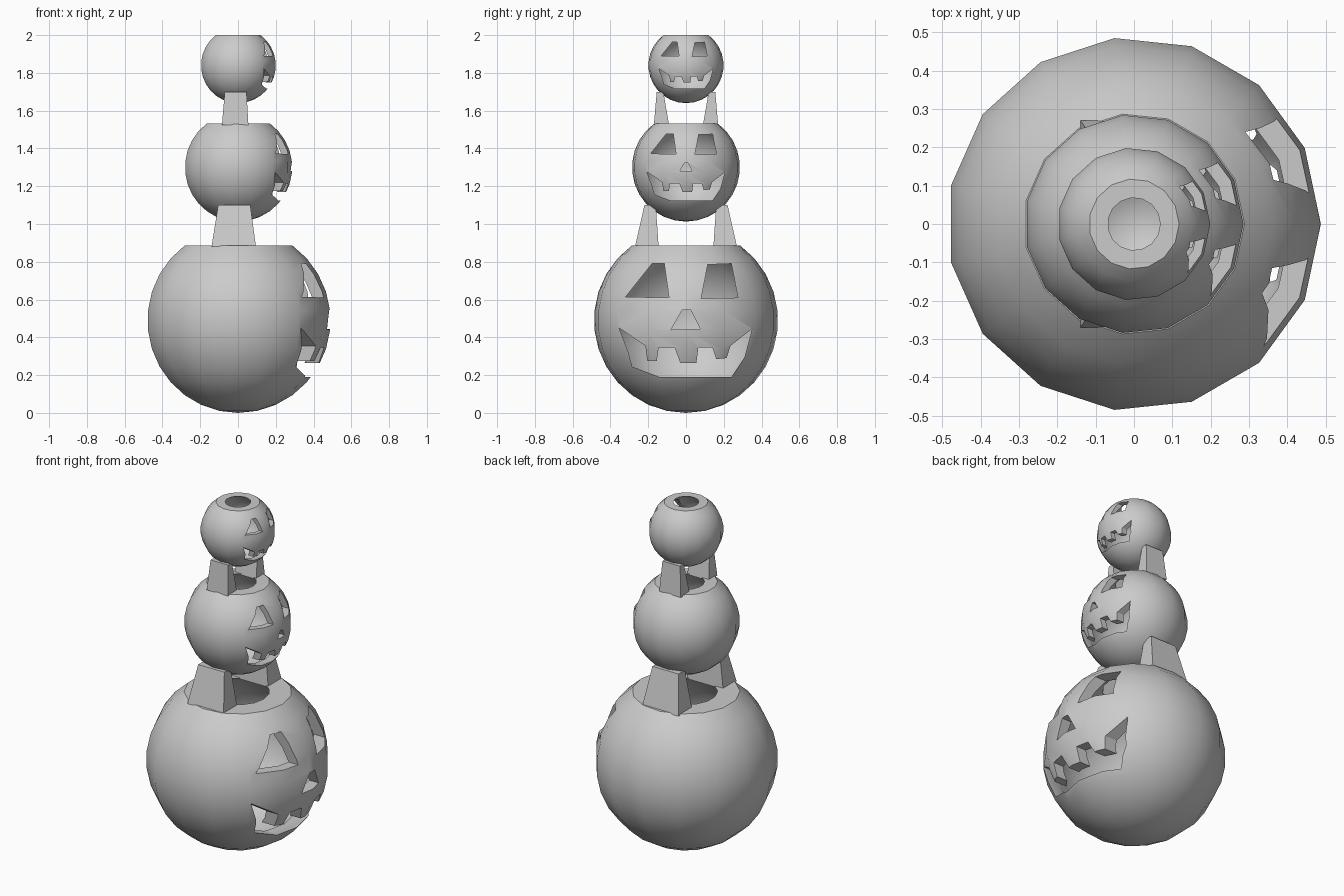
import bpy, bmesh
from math import sin, cos, radians, tau

if "Cube" in bpy.data.objects:
    bpy.data.objects.remove(bpy.data.objects["Cube"])

R = 0.49      # radius of the biggest lantern
SIDES = 15

# Face openings in (y, z), drawn at the size of the biggest lantern
EYES = [[(-.32, .614), (-.09, .61), (-.115, .79), (-.18, .79)],
        [(.08, .605), (.275, .61), (.24, .79), (.115, .785)]]
NOSE = [(-.08, .44), (.075, .445), (.025, .545), (-.02, .545)]
MOUTH = [(-.355, .45), (-.215, .355), (-.205, .275), (-.155, .275), (-.145, .345),
         (-.06, .345), (-.03, .265), (.055, .265), (.065, .345), (.14, .345),
         (.16, .285), (.215, .29), (.235, .355), (.35, .445), (.31, .295),
         (.24, .19), (-.14, .19), (-.285, .245), (-.305, .32)]


def to_object(bm, name):
    bmesh.ops.recalc_face_normals(bm, faces=bm.faces)
    mesh = bpy.data.meshes.new(name)
    bm.to_mesh(mesh)
    bm.free()
    ob = bpy.data.objects.new(name, mesh)
    bpy.context.collection.objects.link(ob)
    return ob


def face_cutter(shapes, s, cz):
    # Prisms along +x, one for each opening
    bm = bmesh.new()
    for shape in shapes:
        vs = [bm.verts.new((.12 * s, y * s, cz + (z - R) * s)) for y, z in shape]
        f = bm.faces.new(vs)
        ext = bmesh.ops.extrude_face_region(bm, geom=[f], use_keep_orig=True)
        top = [v for v in ext["geom"] if isinstance(v, bmesh.types.BMVert)]
        bmesh.ops.translate(bm, verts=top, vec=(.6 * s, 0, 0))
    ob = to_object(bm, "face_cutter")
    ob.hide_render = True
    return ob


def lantern(name, r, cz, shapes):
    # Hollow ball with an open flat rim, turned from a wall profile
    s = r / R
    ri = r * .878
    outer = [radians(12 * i) for i in range(13)]
    inner = [radians(157 * i / 12) for i in range(12, -1, -1)]
    prof = [(r * sin(a), cz - r * cos(a)) for a in outer]
    prof += [(ri * sin(a), cz - ri * cos(a)) for a in inner]
    bm = bmesh.new()
    vs = [bm.verts.new((x, 0, z)) for x, z in prof]
    es = [bm.edges.new(p) for p in zip(vs, vs[1:])]
    bmesh.ops.spin(bm, geom=vs + es, cent=(0, 0, 0), axis=(0, 0, 1),
                   angle=tau, steps=SIDES)
    bmesh.ops.remove_doubles(bm, verts=bm.verts, dist=1e-4)
    ob = to_object(bm, name)

    # Carve the face through the wall
    cutter = face_cutter(shapes, s, cz)
    mod = ob.modifiers.new("carving", "BOOLEAN")
    mod.operation, mod.solver, mod.object = "DIFFERENCE", "EXACT", cutter
    bpy.ops.object.select_all(action="DESELECT")
    bpy.context.view_layer.objects.active = ob
    ob.select_set(True)
    bpy.ops.object.modifier_apply(modifier=mod.name)
    bpy.data.objects.remove(cutter)
    bpy.ops.object.shade_smooth_by_angle(angle=radians(32))


def post_pair(name, low, high):
    # Tapered posts; low and high are (z, x0, x1, y_inner, y_outer)
    for side, tag in ((-1, "right"), (1, "left")):
        bm = bmesh.new()
        rings = []
        for z, x0, x1, yi, yo in (low, high):
            rings.append([bm.verts.new((x, y * side, z)) for x, y in
                          ((x0, yi), (x1, yi), (x1, yo), (x0, yo))])
        a, b = rings
        bm.faces.new(a)
        bm.faces.new(b)
        for i in range(4):
            j = (i + 1) % 4
            bm.faces.new((a[i], a[j], b[j], b[i]))
        to_object(bm, f"{name}_{tag}")


lantern("bottom_lantern", R, .49, EYES + [NOSE, MOUTH])
lantern("middle_lantern", .287, 1.30,
        EYES + [[(y * .7, .49 + (z - .49) * .7) for y, z in NOSE], MOUTH])
lantern("top_lantern", .2, 1.84, EYES + [MOUTH])

# Posts holding each lantern above the rim below
post_pair("lower_post", (.88, -.14, .095, .145, .27), (1.10, -.105, .065, .16, .22))
post_pair("upper_post", (1.525, -.085, .055, .09, .17), (1.70, -.07, .045, .12, .155))
